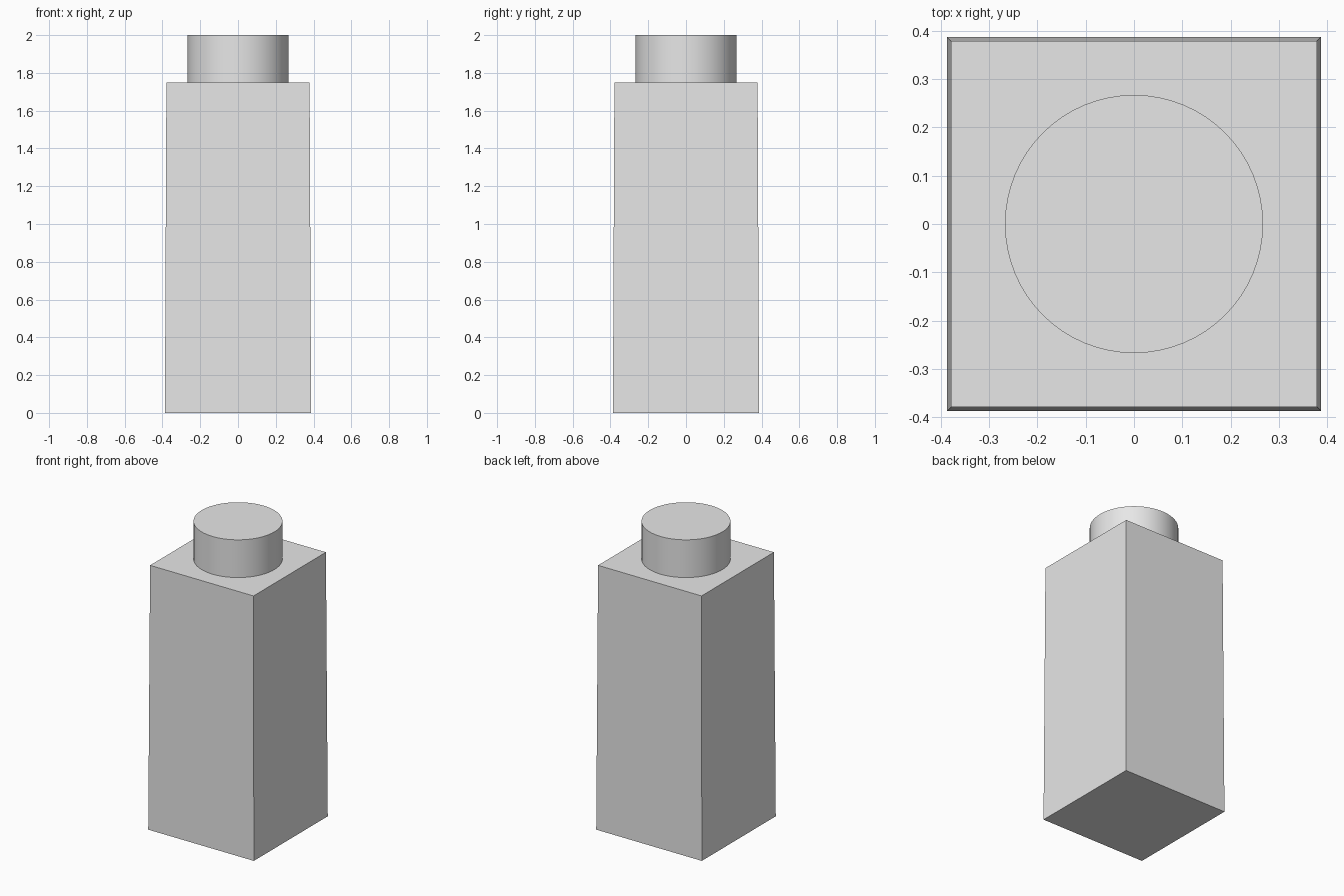
import bpy
import bmesh
import math
from mathutils import Matrix

cube = bpy.data.objects.get("Cube")
if cube:
    bpy.data.objects.remove(cube, do_unlink=True)

BODY_HEIGHT = 1.75
TOTAL_HEIGHT = 2.0

# Single plain grey material
grey = bpy.data.materials.new("light_grey")
grey.use_nodes = True
colour = (0.8, 0.8, 0.8, 1)
grey.diffuse_color = colour
grey.node_tree.nodes["Principled BSDF"].inputs["Base Color"].default_value = colour


def make_prism(name, sides, r_bottom, r_top, z0, z1, turn=0.0, smooth=False, open_base=False):
    """Upright prism between two heights, optionally tapered."""
    bm = bmesh.new()
    placement = Matrix.Translation((0, 0, (z0 + z1) / 2)) @ Matrix.Rotation(turn, 4, "Z")
    bmesh.ops.create_cone(bm, cap_ends=True, segments=sides, radius1=r_bottom,
                          radius2=r_top, depth=z1 - z0, matrix=placement)
    bm.normal_update()
    if open_base:
        base = [f for f in bm.faces if f.normal.z < -0.9]
        bmesh.ops.delete(bm, geom=base, context="FACES_ONLY")
    mesh = bpy.data.meshes.new(name)
    bm.to_mesh(mesh)
    bm.free()
    mesh.materials.append(grey)
    obj = bpy.data.objects.new(name, mesh)
    bpy.context.collection.objects.link(obj)
    if smooth:
        bpy.ops.object.select_all(action="DESELECT")
        obj.select_set(True)
        bpy.context.view_layer.objects.active = obj
        bpy.ops.object.shade_smooth_by_angle(angle=math.radians(30))
    return obj


# Square body, slightly narrower at the top
diagonal = math.sqrt(2)
make_prism("body", 4, 0.387 * diagonal, 0.379 * diagonal, 0, BODY_HEIGHT, turn=math.pi / 4)

# Round stud on top, its hidden base left open
make_prism("stud", 64, 0.267, 0.267, BODY_HEIGHT, TOTAL_HEIGHT, smooth=True, open_base=True)
